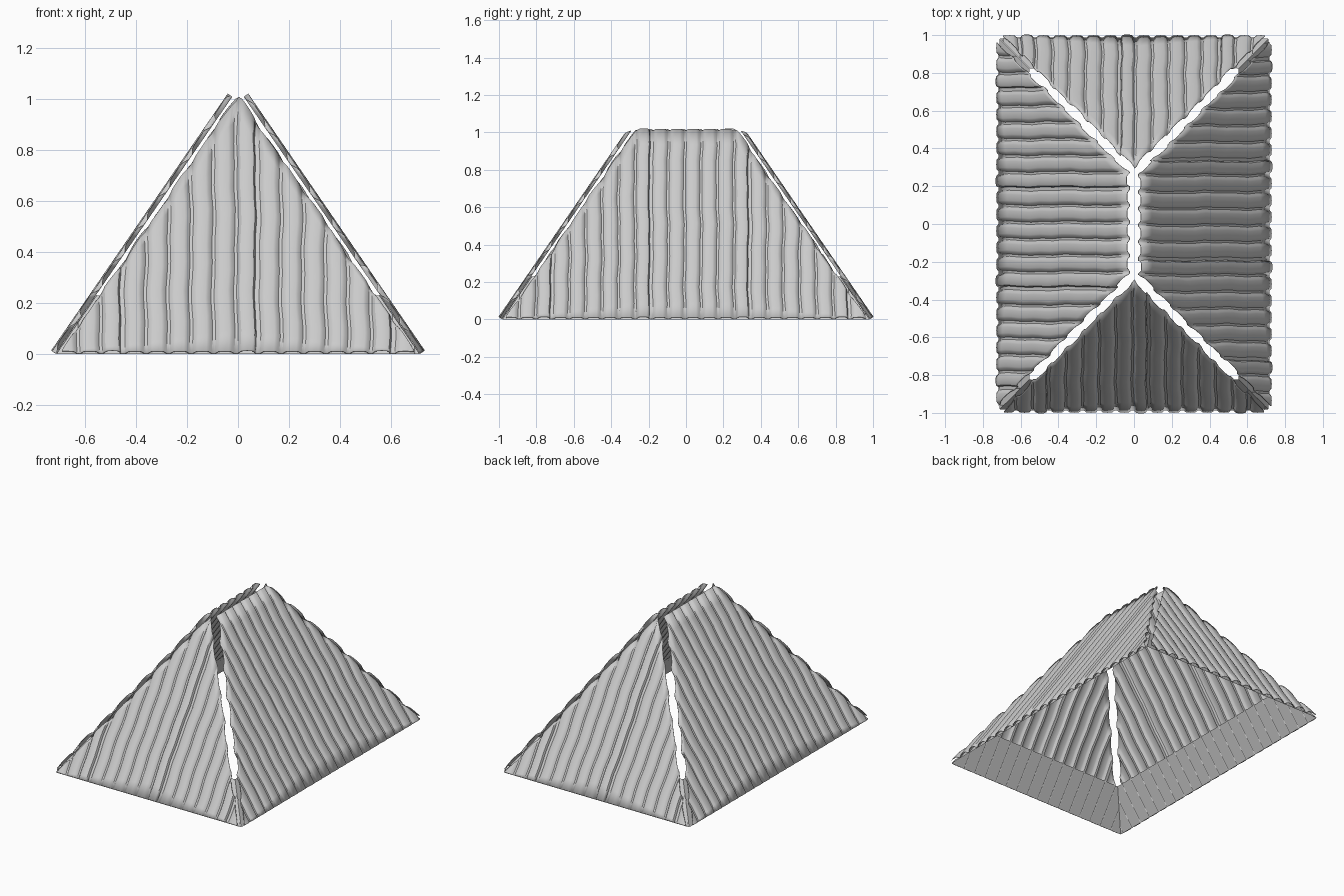
import bpy
import bmesh
from math import radians, sin, cos, pi
from mathutils import Matrix

if "Cube" in bpy.data.objects:
    bpy.data.objects.remove(bpy.data.objects["Cube"], do_unlink=True)

SLOPE = radians(55.5)
C, S = cos(SLOPE), sin(SLOPE)
PITCH = 0.088       # spacing of the ribs
RIB = 0.015         # rib height
SHEET = 0.52        # width of one sheet, seam to seam
LIFT = 0.003        # sheets sit just above the lining

metal = bpy.data.materials.new("grey_metal")
metal.use_nodes = True
metal.diffuse_color = (0.6, 0.6, 0.6, 1)
metal.node_tree.nodes["Principled BSDF"].inputs["Base Color"].default_value = (0.6, 0.6, 0.6, 1)

# one rib: narrow valley, steep rise, broad bowed crest, steep fall
RIB_SHAPE = [(0, 0), (0.16, 0), (0.3, 0.8), (0.4, 0.97), (0.58, 1), (0.76, 0.97), (0.86, 0.8)]
# one lining board: flat with a shallow joint
BOARD_SHAPE = [(0, 0), (0.04, 0.15), (0.08, 0)]


def profile(shape, half, seam, extras):
    """Repeat a shape across the width, returning (across, height) pairs."""
    start = seam + 0.028 - PITCH * 20
    cols = []
    for n in range(40):
        u0 = start + n * PITCH
        # a lapped sheet edge stands a little higher and ends in a lip
        to_seam = (u0 + PITCH / 2 - seam + SHEET * 9.5) % SHEET - SHEET / 2
        lap = shape is RIB_SHAPE and abs(to_seam) < PITCH / 2
        for t, d in shape:
            cols.append((u0 + t * PITCH, d * RIB * (1.25 if lap else 1)))
        if lap:
            cols.append((u0 + 0.9 * PITCH, 0.6 * RIB))
            cols.append((u0 + 0.93 * PITCH, 0))
    cols = sorted(c for c in cols if abs(c[0]) < half - 0.005)
    # exact columns at the ends and at the corners of the outline
    for u in extras:
        left = [c for c in cols if c[0] <= u]
        right = [c for c in cols if c[0] > u]
        if left and right:
            (a, da), (b, db) = left[-1], right[0]
            d = da + (db - da) * (u - a) / (b - a)
        else:
            d = (left[-1:] + right[:1])[0][1]
        if all(abs(c[0] - u) > 0.001 for c in cols):
            cols.append((u, d))
            cols.sort()
    return cols


def slope_sheet(name, shape, half, eave, run, seam, turn, lift, rows, wiggle, thick):
    """A sloping sheet with mitred hips, built facing front, then turned."""
    flat = max(half - run, 0)
    extras = [half - 0.003, 0.003 - half, flat, -flat]
    bm = bmesh.new()
    grid = []
    for u, d in profile(shape, half, seam, extras):
        length = min(run, half - abs(u)) / C
        col = []
        for j in range(rows + 1):
            s = length * j / rows
            x = u + wiggle * sin(s * 17 + turn) * sin(s * 7 + 2 * u)
            h = d + lift
            col.append(bm.verts.new((x, -(eave - s * C + h * S), s * S + h * C)))
        grid.append(col)
    for a, b in zip(grid, grid[1:]):
        for j in range(rows):
            bm.faces.new((a[j], b[j], b[j + 1], a[j + 1]))
    bm.transform(Matrix.Rotation(turn * pi / 2, 4, "Z"))
    mesh = bpy.data.meshes.new(name)
    bm.to_mesh(mesh)
    bm.free()
    mesh.materials.append(metal)
    ob = bpy.data.objects.new(name, mesh)
    bpy.context.collection.objects.link(ob)
    if thick:
        mod = ob.modifiers.new("thickness", "SOLIDIFY")
        mod.thickness = thick
        mod.offset = 1
    bpy.ops.object.select_all(action="DESELECT")
    ob.select_set(True)
    bpy.context.view_layer.objects.active = ob
    bpy.ops.object.shade_smooth_by_angle(angle=radians(30))
    return ob


FRONT_EAVE, SIDE_EAVE = 0.982, 0.712
for turn, side in enumerate(("front", "left", "back", "right")):
    is_end = turn % 2 == 0
    eave = FRONT_EAVE if is_end else SIDE_EAVE
    corner = SIDE_EAVE if is_end else FRONT_EAVE
    seam = 0.045 if is_end else 0.31
    # corrugated roof sheet, stopping short of the hips
    slope_sheet(side + "_roof_sheet", RIB_SHAPE, corner - 0.02, eave, 0.692,
                seam, turn, LIFT, 12, 0.005, 0.003)
    # flat lining along the eave, meeting its neighbours at the corners
    slope_sheet(side + "_eave_lining", BOARD_SHAPE, corner, eave, 0.158,
                seam, turn, 0, 1, 0, 0)
